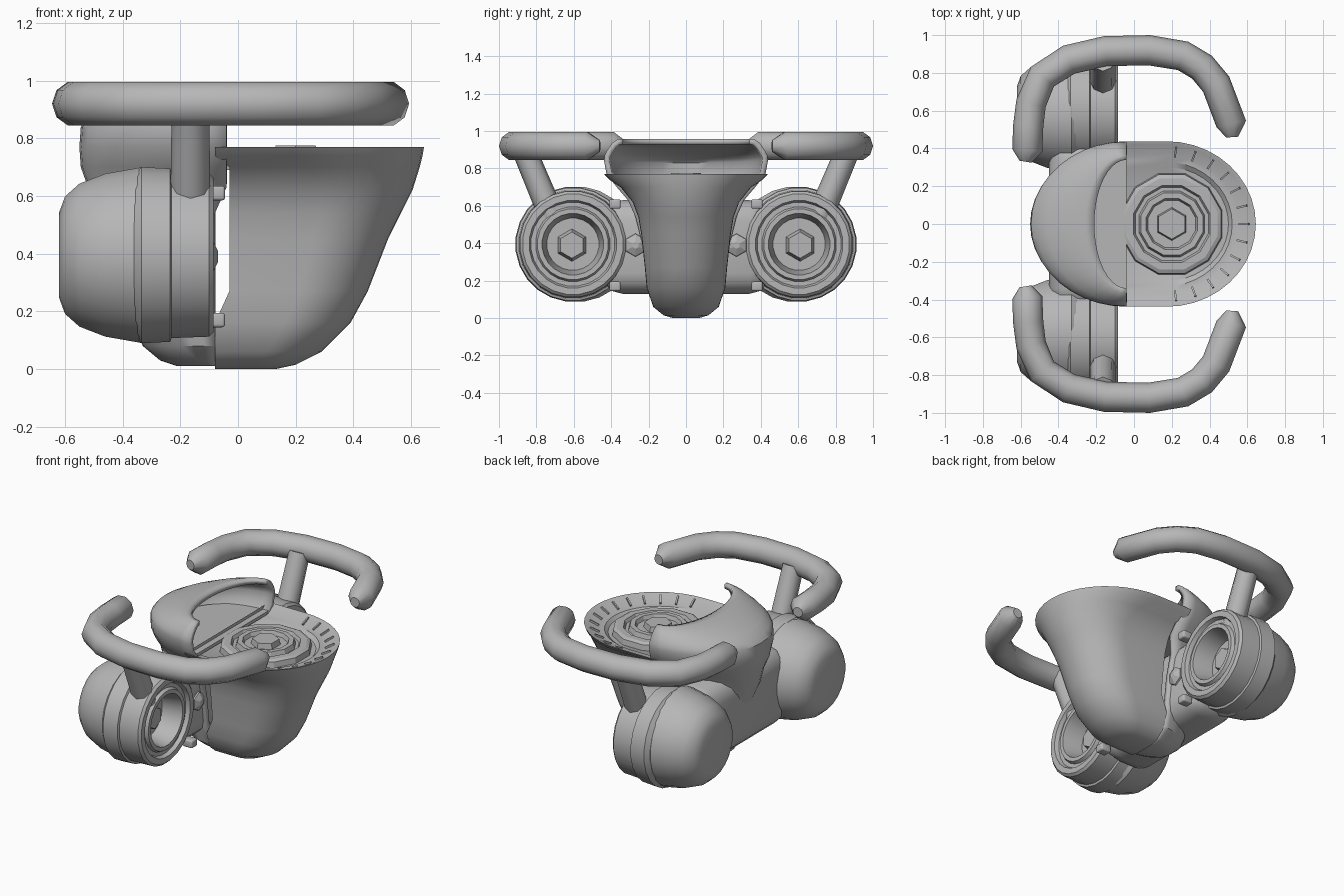
import bpy, bmesh, math
from mathutils import Vector, Matrix

cube = bpy.data.objects.get("Cube")
if cube:
    bpy.data.objects.remove(cube)

grey = bpy.data.materials.new("plain_grey")
grey.use_nodes = True
grey.diffuse_color = (0.47, 0.47, 0.47, 1)
grey.node_tree.nodes["Principled BSDF"].inputs["Base Color"].default_value = grey.diffuse_color


def select(ob):
    bpy.ops.object.select_all(action='DESELECT')
    ob.select_set(True)
    bpy.context.view_layer.objects.active = ob


def finish(name, bm, angle=35):
    bmesh.ops.recalc_face_normals(bm, faces=bm.faces[:])
    me = bpy.data.meshes.new(name)
    bm.to_mesh(me)
    bm.free()
    ob = bpy.data.objects.new(name, me)
    bpy.context.collection.objects.link(ob)
    me.materials.append(grey)
    select(ob)
    bpy.ops.object.shade_smooth_by_angle(angle=math.radians(angle))
    return ob


def loft(name, rows, closed=True, cap_start=True, cap_end=True, angle=35):
    """Skin a list of equally long point rows."""
    bm = bmesh.new()
    rings = [[bm.verts.new(p) for p in row] for row in rows]
    n = len(rings[0])
    for a, b in zip(rings, rings[1:]):
        for i in range(n if closed else n - 1):
            j = (i + 1) % n
            bm.faces.new((a[i], a[j], b[j], b[i]))
    if cap_start:
        bm.faces.new(rings[0])
    if cap_end:
        bm.faces.new(rings[-1])
    return finish(name, bm, angle)


def lathe(name, profile, centre, axis, sides, angle=35):
    """Turn (position, radius) pairs around the x or z axis."""
    rows = []
    for h, r in profile:
        row = []
        for i in range(sides):
            t = math.tau * (i + 0.5) / sides
            c, s = r * math.cos(t), r * math.sin(t)
            offset = Vector((h, c, s)) if axis == 'x' else Vector((c, s, h))
            row.append(offset + Vector(centre))
        rows.append(row)
    return loft(name, rows, angle=angle)


def arc(x0, reach, width, z, n=20):
    """Half ellipse from -y to +y, bulging by reach along x."""
    return [(x0 + reach * math.cos(t), width * math.sin(t), z)
            for t in (math.pi * (i / n - 0.5) for i in range(n + 1))]


def block(name, centre, size, bevel):
    bm = bmesh.new()
    bmesh.ops.create_cube(bm, size=1, matrix=Matrix.Translation(centre) @ Matrix.Diagonal((*size, 1)))
    bmesh.ops.bevel(bm, geom=bm.edges[:], offset=bevel, segments=3, profile=0.5, affect='EDGES')
    return finish(name, bm)


# Front bowl: flat back, straight flanks, rounded nose, sunken rim on top
bowl = [(0.0, 0.13, 0.07), (0.015, 0.2, 0.12), (0.06, 0.29, 0.175), (0.16, 0.39, 0.21),
        (0.27, 0.45, 0.22), (0.45, 0.52, 0.24), (0.54, 0.565, 0.255), (0.62, 0.605, 0.285),
        (0.7, 0.63, 0.35), (0.74, 0.64, 0.41), (0.77, 0.645, 0.438),
        (0.765, 0.625, 0.42), (0.73, 0.56, 0.36), (0.73, 0.52, 0.33), (0.71, 0.5, 0.3)]
rows = []
for z, nose, w in bowl:
    back = -0.03 if 0.2 < z < 0.73 else -0.08
    centre = max(0.0, nose - 1.08 * w)
    rows.append([(back, -w, z)] + arc(centre, nose - centre, w, z) + [(back, w, z)])
loft("front_bowl", rows)

# Rear hood and neck: open towards the bowl, roof sloping down to the back
hood = [(0.01, 0.13, 0.08), (0.03, 0.19, 0.12), (0.08, 0.25, 0.18), (0.2, 0.3, 0.21),
        (0.4, 0.36, 0.235), (0.54, 0.42, 0.27), (0.63, 0.48, 0.31), (0.7, 0.505, 0.37),
        (0.77, 0.51, 0.425), (0.84, 0.505, 0.438), (0.87, 0.48, 0.435), (0.9, 0.42, 0.42),
        (0.935, 0.32, 0.395), (0.957, 0.22, 0.365), (0.957, 0.17, 0.34)]
shell_rows = [arc(-0.08 if z < 0.6 else -0.04, -d, w, z) for z, d, w in hood]
shell = loft("rear_hood", shell_rows, closed=False, cap_end=False)
wall = shell.modifiers.new("wall", 'SOLIDIFY')
wall.thickness = 0.03
wall.offset = -1
loft("hood_floor", [arc(-0.04, -0.43, 0.39, z) for z in (0.73, 0.75)])

# Stepped dial set in the bowl
lathe("dial", [(0.69, 0.28), (0.745, 0.27), (0.755, 0.25), (0.755, 0.21), (0.735, 0.2),
               (0.735, 0.18), (0.765, 0.17), (0.765, 0.14), (0.74, 0.13), (0.74, 0.01)],
      (0.2, 0, 0), 'z', 12, 20)
lathe("dial_hub", [(0.73, 0.09), (0.775, 0.08), (0.775, 0.01)], (0.2, 0, 0), 'z', 6, 20)

# Ribs dividing the sloping rim into panels
bm = bmesh.new()
for i in range(-6, 7):
    t = i * math.pi / 13
    spot = Vector((0.17 + 0.415 * math.cos(t), 0.385 * math.sin(t), 0.746))
    bmesh.ops.create_cube(bm, size=1, matrix=Matrix.Translation(spot) @ Matrix.Rotation(t, 4, 'Z')
                          @ Matrix.Rotation(-0.5, 4, 'Y') @ Matrix.Diagonal((0.06, 0.01, 0.018, 1)))
finish("rim_ribs", bm)

# Bridge joining the neck to both pods
block("bridge", (-0.275, 0, 0.38), (0.35, 0.9, 0.5), 0.11)

dome = [(-0.62, 0.01), (-0.62, 0.15), (-0.6, 0.205), (-0.55, 0.25), (-0.46, 0.285),
        (-0.33, 0.308), (-0.3, 0.29)]
drum = [(-0.36, 0.28), (-0.335, 0.308), (-0.235, 0.303), (-0.23, 0.29), (-0.1, 0.285), (-0.085, 0.27),
        (-0.085, 0.235), (-0.11, 0.225), (-0.11, 0.2), (-0.09, 0.19), (-0.09, 0.165),
        (-0.16, 0.15), (-0.22, 0.14), (-0.22, 0.01)]
grip = [(-0.575, 0.33), (-0.565, 0.39), (-0.56, 0.52), (-0.545, 0.64), (-0.485, 0.78), (-0.345, 0.87),
        (-0.15, 0.915), (0.08, 0.92), (0.26, 0.89), (0.36, 0.83), (0.435, 0.74), (0.515, 0.53),
        (0.52, 0.46)]

for side, label in ((-1, "front"), (1, "rear")):
    # Side pod: rounded outer dome and a drum with a ringed open face
    lathe(label + "_pod_dome", dome, (0, side * 0.58, 0.395), 'x', 24)
    lathe(label + "_pod_drum", drum, (0, side * 0.605, 0.395), 'x', 24)
    lathe(label + "_pod_core", [(-0.23, 0.09), (-0.17, 0.07), (-0.17, 0.01)],
          (0, side * 0.61, 0.39), 'x', 6, 20)
    # Small knob and clips between pod and bowl
    lathe(label + "_knob", [(-0.14, 0.07), (-0.09, 0.06), (-0.07, 0.02)],
          (0, side * 0.27, 0.39), 'x', 6, 20)
    for z in (0.17, 0.61):
        block(label + "_clip", (-0.08, side * 0.38, z), (0.07, 0.06, 0.05), 0.01)

    # Slanted post carrying the handle
    a, b = Vector((-0.165, side * 0.715, 0.54)), Vector((-0.165, side * 0.87, 0.91))
    bm = bmesh.new()
    turn = (b - a).to_track_quat('Z', 'Y').to_matrix().to_4x4()
    bmesh.ops.create_cone(bm, cap_ends=True, segments=8, radius1=0.07, radius2=0.065,
                          depth=(b - a).length, matrix=Matrix.Translation((a + b) / 2) @ turn)
    finish(label + "_post", bm, 50)

    # Curved tube handle with tapered ends
    curve = bpy.data.curves.new(label + "_handle", 'CURVE')
    curve.dimensions = '3D'
    curve.bevel_depth = 0.08
    curve.bevel_resolution = 3
    curve.use_fill_caps = True
    line = curve.splines.new('POLY')
    line.points.add(len(grip) - 1)
    for i, (x, y) in enumerate(grip):
        line.points[i].co = (x, side * y, 0.92, 1)
        line.points[i].radius = 0.4 if i in (0, len(grip) - 1) else 1
    handle = bpy.data.objects.new(label + "_handle", curve)
    bpy.context.collection.objects.link(handle)
    curve.materials.append(grey)
    select(handle)
    bpy.ops.object.convert(target='MESH')
    bpy.ops.object.shade_smooth_by_angle(angle=math.radians(50))
